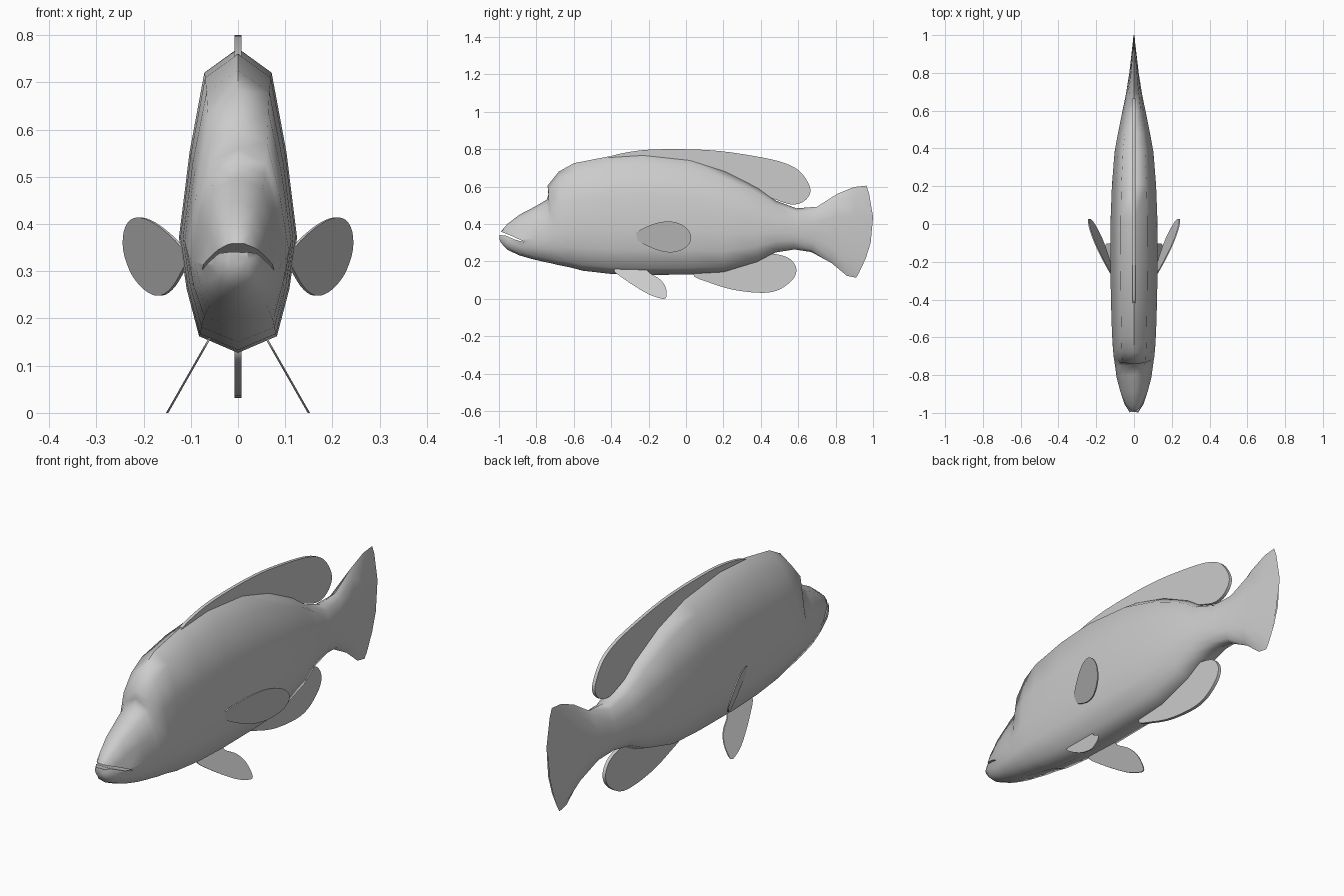
import bpy, bmesh, math
from mathutils import Vector

grey = bpy.data.materials.new("pale grey")
grey.diffuse_color = (0.6, 0.6, 0.6, 1)


def finish(name, bm, angle):
    bmesh.ops.recalc_face_normals(bm, faces=bm.faces)
    me = bpy.data.meshes.new(name)
    bm.to_mesh(me)
    bm.free()
    me.materials.append(grey)
    ob = bpy.data.objects.new(name, me)
    bpy.context.collection.objects.link(ob)
    smooth(ob, angle)
    return ob


def smooth(ob, angle):
    bpy.ops.object.select_all(action='DESELECT')
    ob.select_set(True)
    bpy.context.view_layer.objects.active = ob
    bpy.ops.object.shade_smooth_by_angle(angle=math.radians(angle))


def curve_through(pts, steps=4):
    """Closed smooth outline through the given points."""
    n, out = len(pts), []
    for i in range(n):
        a, b, c, d = (Vector(pts[(i + k) % n]) for k in (-1, 0, 1, 2))
        for s in range(steps):
            t = s / steps
            out.append(0.5 * (2 * b + (c - a) * t + (2 * a - 5 * b + 4 * c - d) * t * t
                              + (3 * b - a - 3 * c + d) * t ** 3))
    return out


def plate(name, pts, x_of, thick, steps=4):
    """Thin fin: side outline (y, z) placed at x = x_of(y, z)."""
    bm = bmesh.new()
    rings = [[bm.verts.new((x_of(p.x, p.y) + s * thick / 2, p.x, p.y))
              for p in curve_through(pts, steps)] for s in (-1, 1)]
    bm.faces.new(rings[0])
    bm.faces.new(rings[1][::-1])
    n = len(rings[0])
    for i in range(n):
        j = (i + 1) % n
        bm.faces.new((rings[0][i], rings[0][j], rings[1][j], rings[1][i]))
    return finish(name, bm, 40)


# Body and tail: stations (top y, top z, bottom y, bottom z, half width, bulge)
stations = [
    (-0.985, 0.365, -0.99, 0.30, 0.022, -0.01),
    (-0.955, 0.40, -0.955, 0.262, 0.05, 0),
    (-0.89, 0.45, -0.89, 0.232, 0.072, 0),
    (-0.80, 0.497, -0.82, 0.212, 0.092, 0),
    (-0.745, 0.53, -0.76, 0.198, 0.10, 0),
    (-0.735, 0.56, -0.72, 0.19, 0.104, 0),
    (-0.74, 0.605, -0.68, 0.18, 0.108, 0),
    (-0.68, 0.68, -0.62, 0.168, 0.113, 0),
    (-0.60, 0.725, -0.55, 0.15, 0.117, 0),
    (-0.42, 0.76, -0.40, 0.133, 0.122, 0),
    (-0.23, 0.772, -0.23, 0.127, 0.125, 0),
    (0.02, 0.745, 0.02, 0.13, 0.124, 0),
    (0.21, 0.685, 0.20, 0.14, 0.117, 0),
    (0.38, 0.598, 0.38, 0.195, 0.103, 0),
    (0.48, 0.525, 0.48, 0.248, 0.085, 0),
    (0.59, 0.484, 0.58, 0.264, 0.064, 0),
    (0.70, 0.492, 0.67, 0.25, 0.044, 0),
    (0.81, 0.562, 0.78, 0.19, 0.026, 0),
    (0.90, 0.598, 0.86, 0.123, 0.014, 0.02),
    (0.965, 0.605, 0.91, 0.113, 0.003, 0.06),
]
half = [(1, 0), (0.92, 0.57), (0.66, 0.82), (0.38, 1), (0.21, 0.87), (0.055, 0.66), (0, 0)]
section = half + [(h, -w) for h, w in half[-2:0:-1]]
bm = bmesh.new()
rings = []
for ty, tz, by, bz, w, bulge in stations:
    rings.append([bm.verts.new((w * k, by + (ty - by) * h + bulge * 4 * h * (1 - h),
                                bz + (tz - bz) * h)) for h, k in section])
m = len(section)
for r, q in zip(rings, rings[1:]):
    for i in range(m):
        j = (i + 1) % m
        bm.faces.new((r[i], r[j], q[j], q[i]))
bm.faces.new(rings[0])
bm.faces.new(rings[-1][::-1])
body = finish("fish_body", bm, 60)

# Open mouth: curved wedge cut across the snout
wedge = [(-1.05, 0.385), (-0.985, 0.357), (-0.93, 0.335), (-0.88, 0.312), (-0.86, 0.302),
         (-0.91, 0.315), (-0.965, 0.338), (-1.05, 0.345)]
cutter = plate("mouth_cutter", wedge, lambda y, z: 0, 0.5, 1)
cutter.hide_render = True
cut = body.modifiers.new("mouth", 'BOOLEAN')
cut.operation = 'DIFFERENCE'
cut.solver = 'EXACT'
cut.object = cutter
bpy.context.view_layer.objects.active = body
bpy.ops.object.modifier_apply(modifier="mouth")
bpy.data.objects.remove(cutter)
smooth(body, 60)

# Back and belly fins on the centre line
plate("dorsal_fin", [(-0.42, 0.755), (-0.25, 0.793), (-0.03, 0.8), (0.18, 0.79), (0.40, 0.757),
                     (0.53, 0.725), (0.61, 0.68), (0.66, 0.605), (0.66, 0.555), (0.62, 0.515),
                     (0.56, 0.505), (0.48, 0.53), (0.35, 0.58), (0, 0.70), (-0.36, 0.72)],
      lambda y, z: 0, 0.015)
plate("anal_fin", [(0.04, 0.13), (0.13, 0.085), (0.26, 0.047), (0.41, 0.032), (0.50, 0.05),
                   (0.572, 0.105), (0.59, 0.16), (0.56, 0.21), (0.50, 0.235), (0.42, 0.245),
                   (0.34, 0.25), (0.18, 0.19)], lambda y, z: 0, 0.015)

# Paired side fins
pectoral = [(-0.28, 0.335), (-0.20, 0.39), (-0.10, 0.414), (-0.02, 0.395), (0.025, 0.345),
            (0.015, 0.29), (-0.04, 0.255), (-0.11, 0.25), (-0.20, 0.28)]
pelvic = [(-0.385, 0.155), (-0.33, 0.105), (-0.22, 0.035), (-0.15, 0.006), (-0.108, 0.004),
          (-0.108, 0.06), (-0.14, 0.105), (-0.19, 0.135), (-0.22, 0.16), (-0.30, 0.17)]
for side, s in (("right", 1), ("left", -1)):
    plate(side + "_pectoral_fin", pectoral,
          lambda y, z: s * (0.227 + 0.42 * y + 0.28 * (z - 0.335)), 0.006)
    plate(side + "_pelvic_fin", pelvic, lambda y, z: s * (0.15 - 0.57 * z), 0.005)
